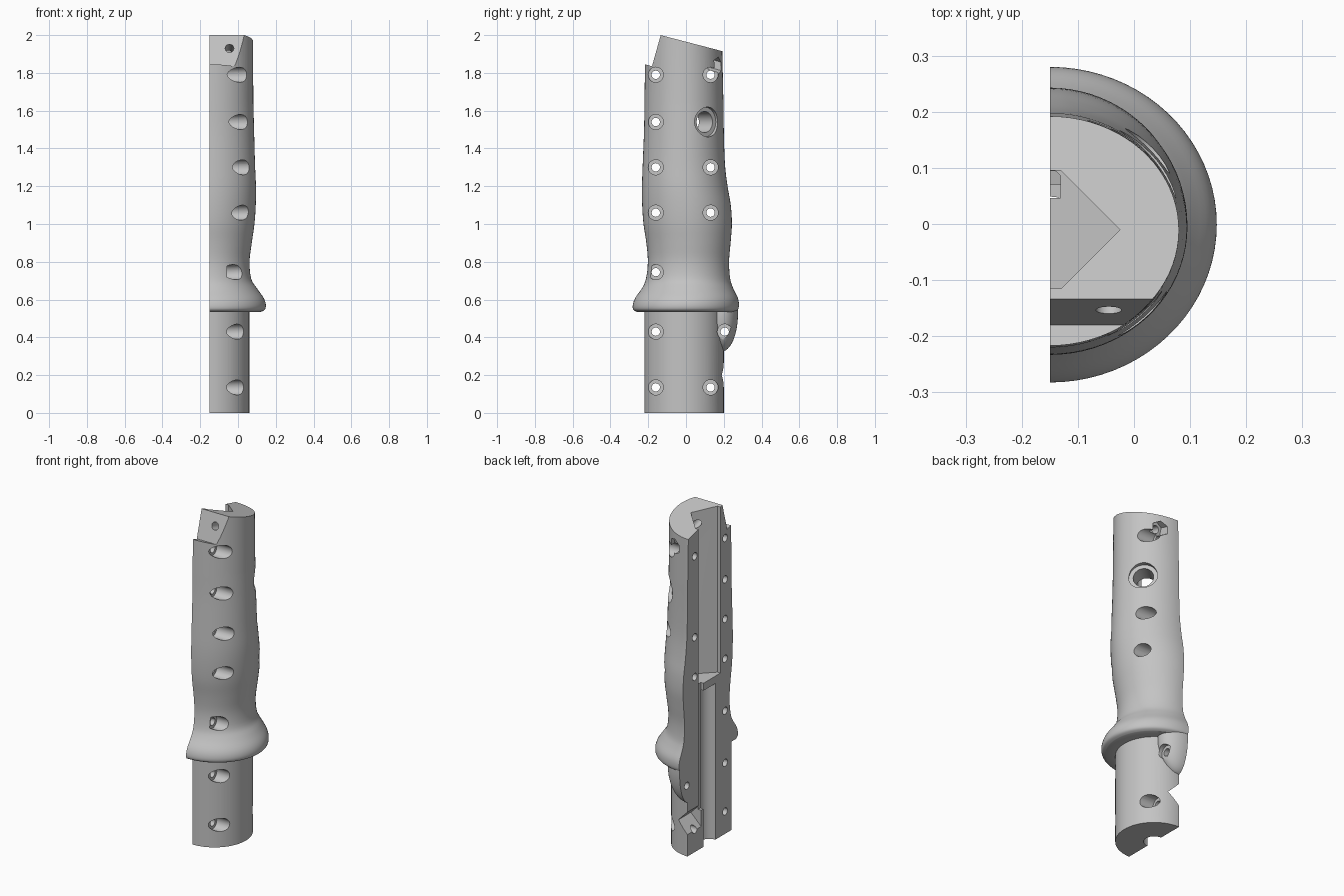
import bpy, bmesh, math
from mathutils import Vector

if "Cube" in bpy.data.objects:
    bpy.data.objects.remove(bpy.data.objects["Cube"])

FLAT = -0.15      # x of the flat mating face
SIDES = 40        # segments of the half-round section

grey = bpy.data.materials.new("plain grey")
grey.use_nodes = True
grey.diffuse_color = (0.55, 0.55, 0.55, 1)
grey.node_tree.nodes["Principled BSDF"].inputs["Base Color"].default_value = (0.55, 0.55, 0.55, 1)


def finish(name, bm):
    bmesh.ops.recalc_face_normals(bm, faces=bm.faces)
    mesh = bpy.data.meshes.new(name)
    bm.to_mesh(mesh)
    bm.free()
    mesh.materials.append(grey)
    obj = bpy.data.objects.new(name, mesh)
    bpy.context.collection.objects.link(obj)
    return obj


def prism(points, direction):
    bm = bmesh.new()
    face = bm.faces.new([bm.verts.new(p) for p in points])
    new = bmesh.ops.extrude_face_region(bm, geom=[face])["geom"]
    bmesh.ops.translate(bm, vec=direction, verts=[v for v in new if isinstance(v, bmesh.types.BMVert)])
    # the extrusion keeps the first face as the closing cap
    return finish("cutter", bm)


def rod(start, end, radius, sides=28):
    a, b = Vector(start), Vector(end)
    bm = bmesh.new()
    bmesh.ops.create_cone(bm, cap_ends=True, segments=sides, radius1=radius, radius2=radius, depth=(b - a).length)
    rot = (b - a).to_track_quat('Z', 'Y').to_matrix().to_4x4()
    bm.transform(rot)
    bmesh.ops.translate(bm, vec=(a + b) / 2, verts=bm.verts)
    return finish("cutter", bm)


def combine(target, tool, operation='DIFFERENCE'):
    mod = target.modifiers.new("cut", 'BOOLEAN')
    mod.operation, mod.object, mod.solver = operation, tool, 'EXACT'
    bpy.context.view_layer.objects.active = target
    bpy.ops.object.modifier_apply(modifier=mod.name)
    bpy.data.objects.remove(tool)


def smooth_rows(rows, steps=4):
    """Catmull-Rom interpolation between section rows."""
    pts = [Vector(r) for r in rows]
    pts = [pts[0]] + pts + [pts[-1]]
    out = []
    for p0, p1, p2, p3 in zip(pts, pts[1:], pts[2:], pts[3:]):
        for i in range(steps):
            t = i / steps
            out.append(0.5 * (2 * p1 + (p2 - p0) * t + (2 * p0 - 5 * p1 + 4 * p2 - p3) * t * t
                              + (3 * p1 - p0 - 3 * p2 + p3) * t ** 3))
    return out + [pts[-1]]


# Body: half-round sections given as height, front y, back y, outer x
tube = [Vector((z, -0.22, 0.2, 0.06)) for z in (0, 0.535)]
grip = smooth_rows([
    (0.535, -0.262, 0.26, 0.122), (0.548, -0.28, 0.276, 0.143), (0.575, -0.281, 0.28, 0.147),
    (0.61, -0.268, 0.274, 0.135), (0.66, -0.233, 0.25, 0.1), (0.71, -0.212, 0.234, 0.07),
    (0.8, -0.202, 0.228, 0.061), (0.9, -0.21, 0.236, 0.073), (1.0, -0.225, 0.243, 0.087),
    (1.1, -0.232, 0.237, 0.094), (1.2, -0.233, 0.22, 0.095), (1.32, -0.229, 0.206, 0.09),
    (1.5, -0.222, 0.2, 0.085), (1.65, -0.22, 0.198, 0.081)])
top = [Vector((2.0, -0.214, 0.192, 0.08))]

bm = bmesh.new()
rings = []
for z, front, back, outer in tube + grip + top:
    ring = []
    for i in range(SIDES + 1):
        a = math.pi * i / SIDES
        y = (front + back) / 2 - (back - front) / 2 * math.cos(a)
        # the top ring lies on a plane that falls towards the back
        height = 2.0 - 0.26 * (y + 0.135) if z == 2.0 else z
        ring.append(bm.verts.new((FLAT + (outer - FLAT) * math.sin(a), y, height)))
    rings.append(ring)
for low, high in zip(rings, rings[1:]):
    for i in range(SIDES + 1):
        j = (i + 1) % (SIDES + 1)
        bm.faces.new((low[i], low[j], high[j], high[i]))
bm.faces.new(rings[0])
bm.faces.new(rings[-1])
body = finish("handle_half", bm)

# Rounded boss under the flange, trimmed to the flat face
bm = bmesh.new()
bmesh.ops.create_uvsphere(bm, u_segments=40, v_segments=24, radius=1)
bmesh.ops.scale(bm, vec=(0.125, 0.086, 0.2), verts=bm.verts)
bmesh.ops.translate(bm, vec=(FLAT, 0.189, 0.525), verts=bm.verts)
boss = finish("boss", bm)
combine(boss, prism([(FLAT, -1, 0), (FLAT, 1, 0), (FLAT, 1, 2), (FLAT, -1, 2)], (-1, 0, 0)))
# keep the boss below the flange crown
combine(boss, prism([(-1, -1, 0.575), (1, -1, 0.575), (1, 1, 0.575), (-1, 1, 0.575)], (0, 0, 1)))
combine(body, boss, 'UNION')

# Slanted seat at the top front
combine(body, prism([(-0.5, y, z) for y, z in
                     ((-0.18, 1.835), (-0.117, 2.06), (-0.4, 2.06), (-0.4, 1.897))], (1, 0, 0)))

# Upper V-shaped channel
combine(body, prism([(x, y, 0.99) for x, y in
                     ((-0.2, -0.115), (-0.13, -0.115), (-0.025, -0.01), (-0.13, 0.095), (-0.2, 0.095))],
                    (0, 0, 1.2)))
# Lower round channel
combine(body, rod((FLAT, -0.009, -0.1), (FLAT, -0.009, 0.945), 0.058))
# Narrow wire channel and its exit notch at the back
combine(body, prism([(x, y, 0.23) for x, y in
                     ((-0.2, 0.046), (-0.131, 0.046), (-0.131, 0.086), (-0.14, 0.0945), (-0.2, 0.0945))],
                    (0, 0, 0.8)))
combine(body, prism([(FLAT + x, 0.07, 0.2 + z) for x, z in
                     ((0.068, 0), (0, 0.068), (-0.068, 0), (0, -0.068))], (0, 0.3, 0)))

# Screw holes with counterbores
front_row = [(-0.16, z) for z in (0.135, 0.43, 0.745, 1.06, 1.3, 1.54, 1.79)]
back_row = [(0.13, z) for z in (0.135, 1.06, 1.3, 1.79)] + [(0.205, 0.43)]
for y, z in front_row + back_row:
    combine(body, rod((-0.058, y, z), (0.4, y, z), 0.04))
    combine(body, rod((-0.3, y, z), (0.0, y, z), 0.022, 20))

# Button hole, angled into the upper channel
centre, axis = Vector((0.035, 0.115, 1.54)), Vector((0.75, 0.66, 0)).normalized()
combine(body, rod(centre - axis * 0.025, centre + axis * 0.2, 0.079, 36))
combine(body, rod(centre - axis * 0.22, centre + axis * 0.1, 0.056, 36))

# Cross screw through the slanted seat, with a nut pocket at the back
seat, along = Vector((-0.045, -0.155, 1.93)), Vector((0, 0.963, -0.27))
combine(body, rod(seat - along * 0.1, seat + along * 0.4, 0.023, 20))
combine(body, rod(seat + along * 0.29, seat + along * 0.45, 0.043, 6))

bpy.ops.object.select_all(action='DESELECT')
body.select_set(True)
bpy.context.view_layer.objects.active = body
bpy.ops.object.shade_smooth_by_angle(angle=math.radians(30))
